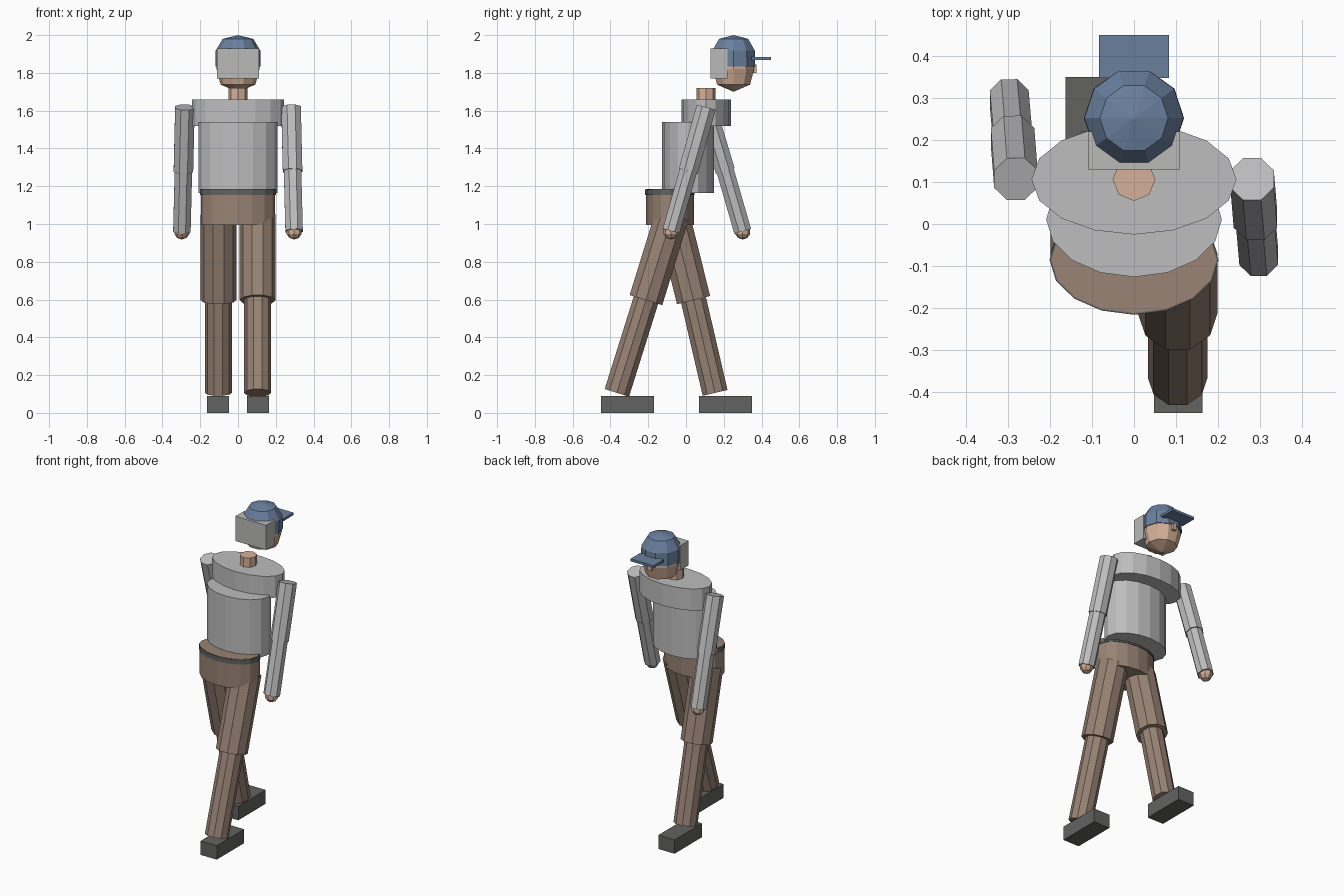
import bpy, bmesh, math
from mathutils import Vector, Matrix

cube = bpy.data.objects.get("Cube")
if cube:
    bpy.data.objects.remove(cube)


def material(name, rgb):
    lin = [((c / 255 + 0.055) / 1.055) ** 2.4 for c in rgb] + [1.0]
    m = bpy.data.materials.new(name)
    m.use_nodes = True
    m.diffuse_color = lin
    m.node_tree.nodes["Principled BSDF"].inputs["Base Color"].default_value = lin
    return m


SHIRT = material("shirt grey", (190, 190, 190))
HAIR = material("hair grey", (186, 186, 184))
TROUSERS = material("trouser brown", (152, 131, 116))
DARK = material("dark grey", (98, 98, 96))
SKIN = material("skin", (212, 176, 152))
CAP = material("cap blue", (106, 128, 158))


def finish(name, bm, mat):
    bmesh.ops.recalc_face_normals(bm, faces=bm.faces)
    me = bpy.data.meshes.new(name)
    bm.to_mesh(me)
    bm.free()
    me.materials.append(mat)
    ob = bpy.data.objects.new(name, me)
    bpy.context.collection.objects.link(ob)
    return ob


def box(name, lo, hi, mat):
    lo, hi = Vector(lo), Vector(hi)
    bm = bmesh.new()
    bmesh.ops.create_cube(bm, size=1, matrix=Matrix.Translation((lo + hi) / 2)
                          @ Matrix.Diagonal((*(hi - lo), 1)))
    return finish(name, bm, mat)


def drum(name, y, z0, z1, rx, ry, sides, mat):
    """Upright elliptical cylinder."""
    bm = bmesh.new()
    bmesh.ops.create_cone(bm, cap_ends=True, segments=sides, radius1=1, radius2=1, depth=1,
                          matrix=Matrix.Translation((0, y, (z0 + z1) / 2))
                          @ Matrix.Diagonal((rx, ry, z1 - z0, 1)))
    return finish(name, bm, mat)


def limb(name, a, b, r, sides, turn, mat):
    """Straight prism from a to b with its cross-section kept square to x."""
    a, b = Vector(a), Vector(b)
    d = (b - a).normalized()
    yy = d.cross(Vector((1, 0, 0))).normalized()
    xx = yy.cross(d)
    bm = bmesh.new()
    rings = []
    for p in (a, b):
        rings.append([bm.verts.new(p + r * (xx * math.cos(t) + yy * math.sin(t)))
                      for t in (turn + math.tau * i / sides for i in range(sides))])
    for i in range(sides):
        j = (i + 1) % sides
        bm.faces.new((rings[0][i], rings[0][j], rings[1][j], rings[1][i]))
    for ring in rings:
        bm.faces.new(ring)
    return finish(name, bm, mat)


def lathe(name, y, profile, sides, mat):
    """Revolve (radius, height) points around a vertical axis."""
    bm = bmesh.new()
    verts = [bm.verts.new((r, 0, z)) for r, z in profile]
    edges = [bm.edges.new(p) for p in zip(verts, verts[1:])]
    bmesh.ops.spin(bm, geom=verts + edges, axis=(0, 0, 1), cent=(0, 0, 0),
                   angle=math.tau, steps=sides, use_duplicate=False)
    bmesh.ops.remove_doubles(bm, verts=bm.verts, dist=1e-4)
    bmesh.ops.translate(bm, verts=bm.verts, vec=(0, y, 0))
    return finish(name, bm, mat)


# Trunk, stacked with a forward lean
drum("pelvis", -0.085, 0.995, 1.185, 0.197, 0.127, 16, TROUSERS)
drum("belt", -0.085, 1.153, 1.183, 0.201, 0.131, 16, DARK)
drum("torso", 0.011, 1.163, 1.54, 0.209, 0.137, 16, SHIRT)
drum("shoulders", 0.106, 1.52, 1.66, 0.244, 0.131, 16, SHIRT)
drum("neck", 0.106, 1.62, 1.72, 0.051, 0.051, 8, SKIN)

# Head, hair and backward-built cap
HY = 0.252
lathe("head", HY, [(0, 1.70), (0.092, 1.738), (0.114, 1.82), (0.112, 1.87), (0, 1.9)], 10, SKIN)
lathe("cap", HY, [(0, 1.835), (0.119, 1.835), (0.118, 1.918), (0.081, 1.98), (0, 2.0)], 10, CAP)
box("cap_visor", (-0.083, 0.347, 1.867), (0.083, 0.45, 1.883), CAP)
box("hair", (-0.11, 0.13, 1.77), (0.11, 0.22, 1.93), HAIR)
box("nose", (-0.013, 0.35, 1.80), (0.013, 0.374, 1.845), SKIN)

# Limbs: side, sign of x, elbow y, wrist y, knee y, ankle y, shoe start and end
for side, s, elbow_y, wrist_y, knee_y, ankle_y, shoe0, shoe1 in (
        ("left", 1, 0.012, -0.079, -0.212, -0.366, -0.45, -0.17),
        ("right", -1, 0.208, 0.30, 0.04, 0.154, 0.07, 0.35)):
    shoulder = (s * 0.281, 0.107, 1.618)
    elbow = (s * 0.289, elbow_y, 1.28)
    wrist = (s * 0.297, wrist_y, 0.962)
    limb(side + "_upper_arm", shoulder, elbow, 0.056, 8, math.pi / 8, SHIRT)
    limb(side + "_forearm", elbow, wrist, 0.050, 8, math.pi / 8, SHIRT)
    bm = bmesh.new()
    bmesh.ops.create_uvsphere(bm, u_segments=8, v_segments=5, radius=0.042,
                              matrix=Matrix.Translation((wrist[0], wrist[1], 0.96)))
    finish(side + "_hand", bm, SKIN)

    hip, knee, ankle = [(s * 0.104, y, z) for y, z in
                        ((-0.072, 1.05), (knee_y, 0.597), (ankle_y, 0.106))]
    limb(side + "_thigh", hip, knee, 0.095, 10, 0, TROUSERS)
    limb(side + "_shin", knee, ankle, 0.071, 10, 0, TROUSERS)
    xs = sorted((s * 0.047, s * 0.163))
    box(side + "_shoe", (xs[0], shoe0, 0), (xs[1], shoe1, 0.09), DARK)
